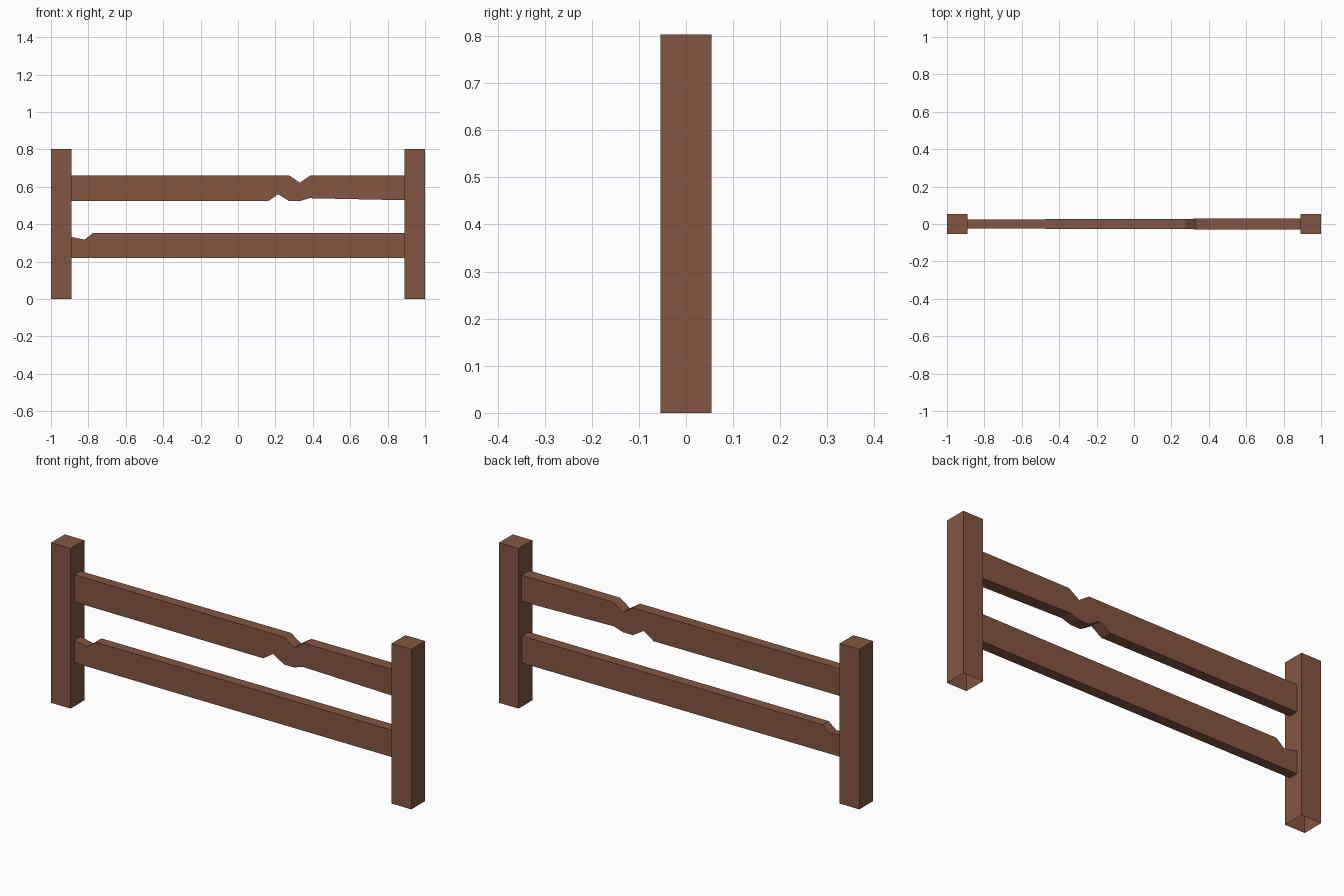
import bpy, bmesh

cube = bpy.data.objects.get("Cube")
if cube:
    bpy.data.objects.remove(cube, do_unlink=True)

wood = bpy.data.materials.new("brown_wood")
wood.use_nodes = True
colour = (0.231, 0.093, 0.051, 1)
wood.diffuse_color = colour
wood.node_tree.nodes["Principled BSDF"].inputs["Base Color"].default_value = colour


def finish(name, bm):
    bmesh.ops.recalc_face_normals(bm, faces=bm.faces)
    mesh = bpy.data.meshes.new(name)
    bm.to_mesh(mesh)
    bm.free()
    mesh.materials.append(wood)
    obj = bpy.data.objects.new(name, mesh)
    bpy.context.collection.objects.link(obj)
    return obj


POST_W, POST_H = 0.109, 0.803
REACH = 1 - POST_W


def post(name, side):
    """Square post, open underneath."""
    bm = bmesh.new()
    bmesh.ops.create_cube(bm, size=1)
    for v in bm.verts:
        v.co.x = v.co.x * POST_W + side * (1 - POST_W / 2)
        v.co.y *= POST_W
        v.co.z = (v.co.z + 0.5) * POST_H
    bm.faces.ensure_lookup_table()
    base = min(bm.faces, key=lambda f: f.calc_center_median().z)
    bmesh.ops.delete(bm, geom=[base], context='FACES_ONLY')
    finish(name, bm)


def rail(name, outline, left_half, right_half):
    """Notched plank: side outline (x, z) given thickness that tapers along x."""
    bm = bmesh.new()
    rings = []
    for s in (-1, 1):
        ring = []
        for x, z in outline:
            t = (x + REACH) / (2 * REACH)
            half = left_half + (right_half - left_half) * t
            ring.append(bm.verts.new((x, s * half, z)))
        rings.append(ring)
        bm.faces.new(ring)
    front, back = rings
    n = len(outline)
    for i in range(n):
        j = (i + 1) % n
        bm.faces.new((front[i], front[j], back[j], back[i]))
    finish(name, bm)


# Posts
post("right_post", -1)
post("left_post", 1)

# Upper rail, chipped above and below
rail("upper_rail", [
    (-REACH, 0.523), (0.16, 0.523), (0.215, 0.56), (0.275, 0.523),
    (0.33, 0.523), (0.38, 0.539), (REACH, 0.528), (REACH, 0.66),
    (0.387, 0.66), (0.33, 0.622), (0.275, 0.66), (-REACH, 0.66),
], 0.024, 0.030)

# Lower rail, chipped at one end
rail("lower_rail", [
    (-REACH, 0.218), (REACH, 0.218), (REACH, 0.353),
    (-0.775, 0.353), (-0.82, 0.317), (-REACH, 0.332),
], 0.024, 0.027)
